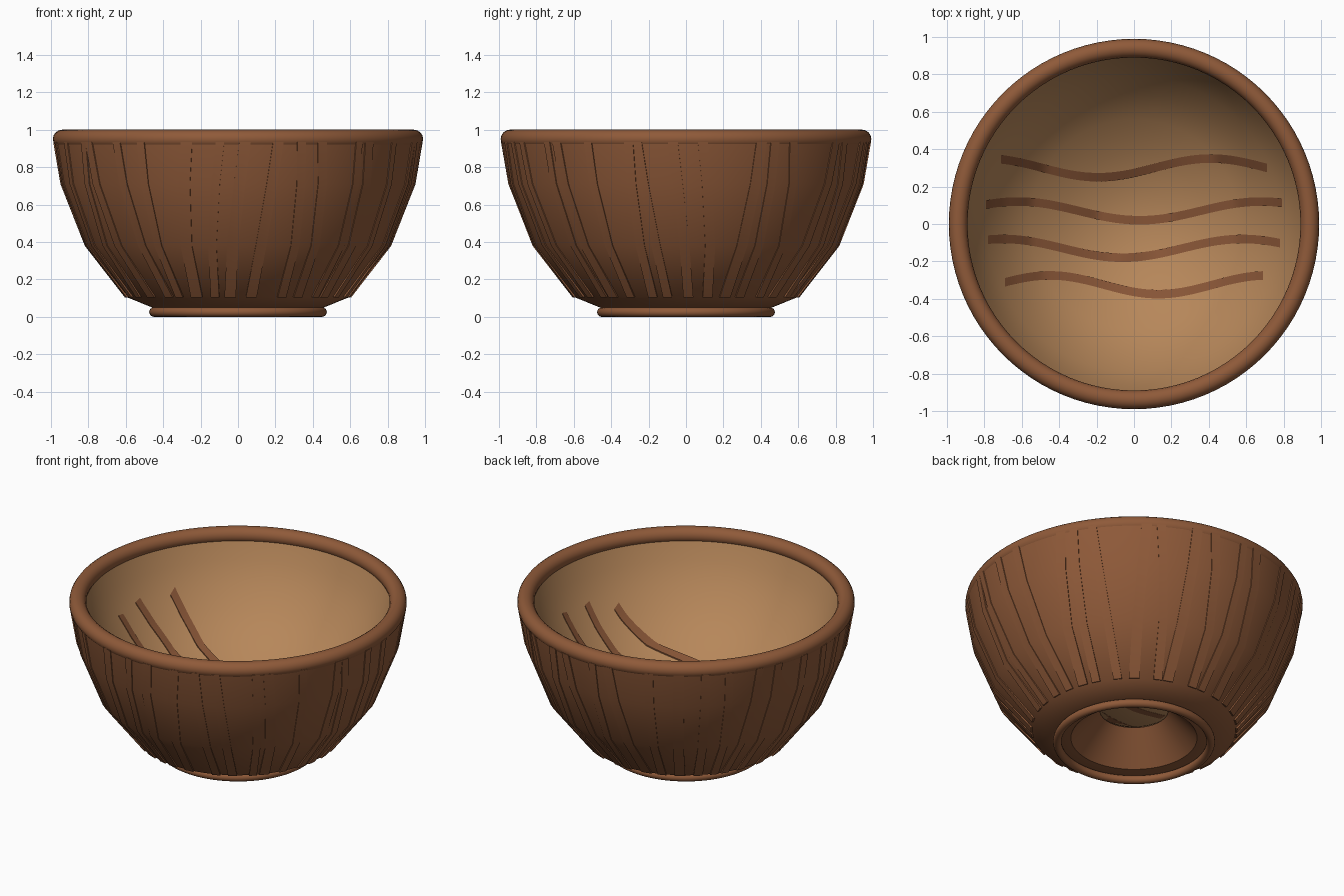
import bpy, bmesh, math, random

random.seed(4)
old = bpy.data.objects.get("Cube")
if old:
    bpy.data.objects.remove(old, do_unlink=True)


def material(name, rgb):
    m = bpy.data.materials.new(name)
    m.use_nodes = True
    m.diffuse_color = (*rgb, 1)
    bsdf = m.node_tree.nodes["Principled BSDF"]
    bsdf.inputs["Base Color"].default_value = (*rgb, 1)
    bsdf.inputs["Roughness"].default_value = 0.7
    return m


WOOD = material("brown wood", (0.275, 0.102, 0.041))
GRAIN = material("grain brown", (0.242, 0.090, 0.037))
TAN = material("tan interior", (0.470, 0.242, 0.102))


def finish(bm, name, mat, angle=40):
    bmesh.ops.remove_doubles(bm, verts=bm.verts, dist=1e-5)
    bmesh.ops.recalc_face_normals(bm, faces=bm.faces)
    mesh = bpy.data.meshes.new(name)
    bm.to_mesh(mesh)
    bm.free()
    mesh.materials.append(mat)
    ob = bpy.data.objects.new(name, mesh)
    bpy.context.collection.objects.link(ob)
    bpy.ops.object.select_all(action='DESELECT')
    bpy.context.view_layer.objects.active = ob
    ob.select_set(True)
    bpy.ops.object.shade_smooth_by_angle(angle=math.radians(angle))
    return ob


def lathe(name, profile, mat, segments=96, closed=False):
    """Spin (radius, height) points about the z axis."""
    bm = bmesh.new()
    verts = [bm.verts.new((r, 0, z)) for r, z in profile]
    edges = [bm.edges.new(p) for p in zip(verts, verts[1:])]
    if closed:
        edges.append(bm.edges.new((verts[-1], verts[0])))
    bmesh.ops.spin(bm, geom=verts + edges, cent=(0, 0, 0), axis=(0, 0, 1),
                   angle=2 * math.pi, steps=segments, use_duplicate=False)
    return finish(bm, name, mat)


def ring(name, major, minor, z, mat):
    circle = [(major + minor * math.cos(i * math.pi / 8),
               z + minor * math.sin(i * math.pi / 8)) for i in range(16)]
    return lathe(name, circle, mat, closed=True)


def ribbon(bm, upper, lower):
    """Add a thin closed strip; each entry is a (left, right) pair of points."""
    sections = [[bm.verts.new(p) for p in (a[0], a[1], b[1], b[0])]
                for a, b in zip(upper, lower)]
    for s, t in zip(sections, sections[1:]):
        for i in range(4):
            j = (i + 1) % 4
            bm.faces.new((s[i], s[j], t[j], t[i]))
    bm.faces.new(sections[0])
    bm.faces.new(sections[-1][::-1])


def interpolate(profile, r):
    for (r0, z0), (r1, z1) in zip(profile, profile[1:]):
        if r <= r1:
            return z0 + (z1 - z0) * (r - r0) / (r1 - r0)
    return profile[-1][1]


# Outer wall with the hollow underside
outer = [(0.20, 0.235), (0.37, 0.05), (0.46, 0.05), (0.595, 0.105),
         (0.815, 0.38), (0.945, 0.71), (0.985, 0.95)]
lathe("bowl_outer_wall", outer, WOOD)

# Inside surface
inner = [(0, 0.23), (0.20, 0.24), (0.38, 0.335), (0.56, 0.425),
         (0.70, 0.57), (0.79, 0.69), (0.86, 0.82), (0.905, 0.95)]
lathe("bowl_interior", inner, TAN)

# Rounded rim and foot
ring("rim", 0.94, 0.05, 0.95, WOOD)
ring("foot_ring", 0.45, 0.025, 0.025, WOOD)

# Wavy grain inside: half length, mid y, trough x, half wavelength
waves = [(0.71, 0.30, -0.19, 0.60), (0.79, 0.07, 0.03, 0.65),
         (0.78, -0.13, -0.06, 0.64), (0.69, -0.325, 0.13, 0.58)]
bm = bmesh.new()
for half, mid, trough, wavelength in waves:
    upper, lower = [], []
    for i in range(61):
        x = half * (i / 30 - 1)
        y = mid - 0.05 * math.cos(math.pi * (x - trough) / wavelength)
        pair = [(x, y + d, interpolate(inner, math.hypot(x, y + d)))
                for d in (-0.023, 0.023)]
        upper.append([(px, py, pz + 0.008) for px, py, pz in pair])
        lower.append([(px, py, pz - 0.001) for px, py, pz in pair])
    ribbon(bm, upper, lower)
finish(bm, "interior_grain", GRAIN, 30)

# Slanted raised grain strips around the outside
levels = [(0.597, 0.107, 0.009), (0.815, 0.38, 0.004),
          (0.945, 0.71, 0.004), (0.982, 0.935, 0.006)]
bm = bmesh.new()
COUNT = 36
for k in range(COUNT):
    start = 2 * math.pi * (k + random.uniform(-0.25, 0.25)) / COUNT
    twist = random.uniform(-0.14, 0.14)
    width = random.uniform(0.045, 0.065)
    upper, lower = [], []
    for r, z, lift in levels:
        centre = start + twist * (z - 0.5)
        half = width / 2 / r
        for pairs, d in ((upper, lift), (lower, -0.004)):
            pairs.append([((r + d) * math.cos(a), (r + d) * math.sin(a), z - d * 0.3)
                          for a in (centre - half, centre + half)])
    ribbon(bm, upper, lower)
finish(bm, "outer_grain", WOOD, 30)
